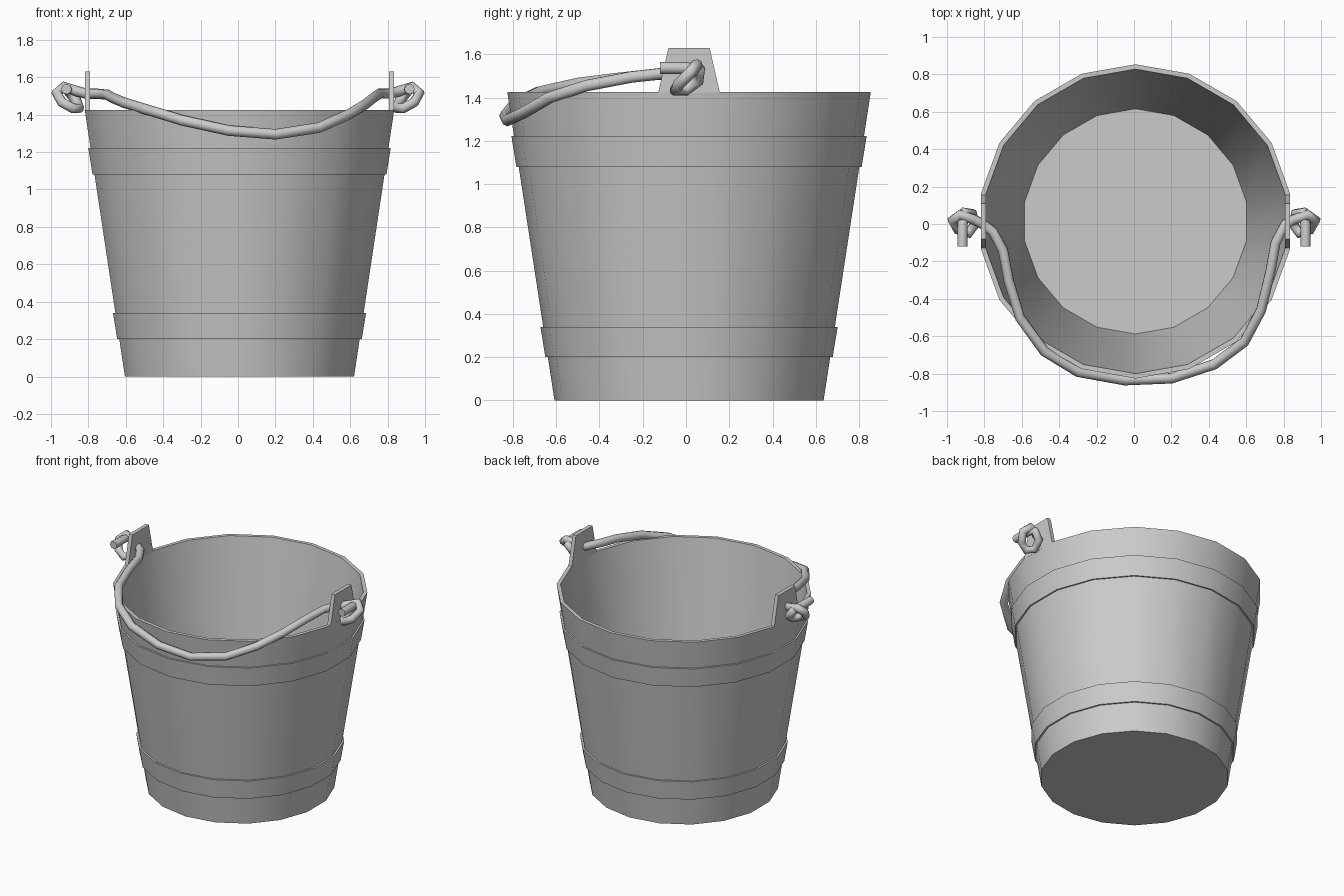
import bpy, bmesh
from math import sin, cos, radians

if "Cube" in bpy.data.objects:
    bpy.data.objects.remove(bpy.data.objects["Cube"])

CX, CY, SIDES = 0.008, 0.014, 18


def finish(name, bm):
    bmesh.ops.recalc_face_normals(bm, faces=bm.faces)
    mesh = bpy.data.meshes.new(name)
    bm.to_mesh(mesh)
    bm.free()
    ob = bpy.data.objects.new(name, mesh)
    bpy.context.collection.objects.link(ob)
    bpy.ops.object.select_all(action='DESELECT')
    ob.select_set(True)
    bpy.context.view_layer.objects.active = ob
    bpy.ops.object.shade_smooth_by_angle(angle=radians(30))
    return ob


def lathe(name, profile, closed):
    """Turn an (r, z) profile; open profiles get end caps."""
    bm = bmesh.new()
    rings = []
    for r, z in profile:
        rings.append([bm.verts.new((CX + r * sin(radians(360 / SIDES * i)),
                                    CY + r * cos(radians(360 / SIDES * i)), z))
                      for i in range(SIDES)])
    pairs = list(zip(rings, rings[1:]))
    if closed:
        pairs.append((rings[-1], rings[0]))
    else:
        bm.faces.new(rings[0])
        bm.faces.new(rings[-1])
    for a, b in pairs:
        for i in range(SIDES):
            j = (i + 1) % SIDES
            bm.faces.new((a[i], a[j], b[j], b[i]))
    return finish(name, bm)


# Tapered bucket with thin wall and floor
lathe("bucket_body", [(0.622, 0), (0.84, 1.425), (0.814, 1.425), (0.602, 0.025)], False)

# Two hoops
for name, z0, r0, z1, r1 in (("lower_hoop", 0.2, 0.664, 0.34, 0.687),
                             ("upper_hoop", 1.08, 0.798, 1.222, 0.821)):
    lathe(name, [(r0, z0), (r1, z1), (r1 - 0.03, z1), (r0 - 0.03, z0)], True)

# Upright ears above the rim, one flat side wide
for side, name in ((-1, "left_ear"), (1, "right_ear")):
    bm = bmesh.new()
    outline = [(-0.143, 1.42), (0.143, 1.42), (0.095, 1.63), (-0.095, 1.63)]
    inner, outer = [[bm.verts.new((CX + side * x, CY + y, z)) for y, z in outline]
                    for x in (0.800, 0.827)]
    bm.faces.new(inner)
    bm.faces.new(outer)
    for i in range(4):
        j = (i + 1) % 4
        bm.faces.new((inner[i], inner[j], outer[j], outer[i]))
    finish(name, bm)

# Rope handle: knot, sagging span over the front rim, mirrored knot
knot = [(0.81, 0.0, 1.512), (0.86, 0.025, 1.525), (0.93, 0.05, 1.55),
        (0.97, 0.02, 1.515), (0.94, -0.03, 1.465), (0.885, -0.05, 1.435),
        (0.85, 0.0, 1.435), (0.865, 0.055, 1.475), (0.905, 0.065, 1.525),
        (0.917, 0.0, 1.537), (0.917, -0.12, 1.537)]
span = [(-0.755, -0.04, 1.512), (-0.70, -0.14, 1.507), (-0.67, -0.3, 1.49),
        (-0.61, -0.5, 1.465), (-0.48, -0.68, 1.425), (-0.3, -0.79, 1.37),
        (-0.05, -0.835, 1.315), (0.2, -0.825, 1.295), (0.43, -0.75, 1.33),
        (0.59, -0.63, 1.40), (0.68, -0.46, 1.455), (0.73, -0.25, 1.495),
        (0.757, -0.1, 1.512)]
path = [(-x, y, z) for x, y, z in reversed(knot)] + span + knot
curve = bpy.data.curves.new("rope_handle", 'CURVE')
curve.dimensions = '3D'
curve.bevel_depth = 0.028
curve.bevel_resolution = 2
curve.use_fill_caps = True
spline = curve.splines.new('POLY')
spline.points.add(len(path) - 1)
for p, co in zip(spline.points, path):
    p.co = (*co, 1)
spline.use_smooth = True
rope = bpy.data.objects.new("rope_handle", curve)
bpy.context.collection.objects.link(rope)
